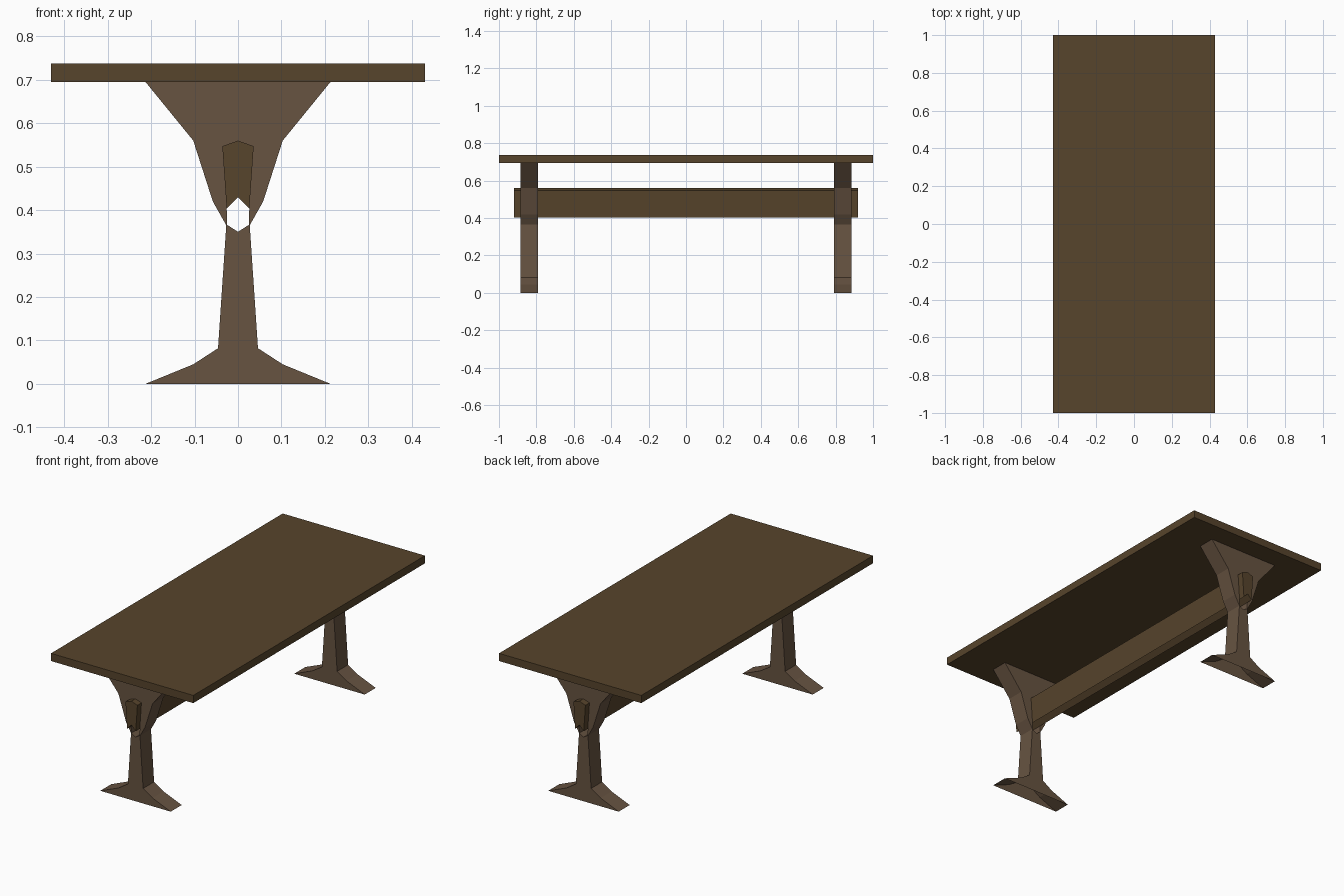
import bpy, bmesh

if "Cube" in bpy.data.objects:
    bpy.data.objects.remove(bpy.data.objects["Cube"])


def material(name, rgb):
    m = bpy.data.materials.new(name)
    m.diffuse_color = (*rgb, 1)
    m.use_nodes = True
    m.node_tree.nodes["Principled BSDF"].inputs["Base Color"].default_value = m.diffuse_color
    return m


def add_prism(bm, profile, y0, y1, skip=()):
    """Extrude an (x, z) outline along y; skip lists side faces left open."""
    a = [bm.verts.new((x, y0, z)) for x, z in profile]
    b = [bm.verts.new((x, y1, z)) for x, z in profile]
    n = len(profile)
    bm.faces.new(a)
    bm.faces.new(b[::-1])
    for i in range(n):
        if i not in skip:
            j = (i + 1) % n
            bm.faces.new((a[j], a[i], b[i], b[j]))


def finish(bm, name, mat):
    bmesh.ops.remove_doubles(bm, verts=bm.verts, dist=0.0001)
    bmesh.ops.recalc_face_normals(bm, faces=bm.faces)
    mesh = bpy.data.meshes.new(name)
    bm.to_mesh(mesh)
    bm.free()
    mesh.materials.append(mat)
    ob = bpy.data.objects.new(name, mesh)
    bpy.context.collection.objects.link(ob)
    return ob


top_wood = material("top_wood", (0.095, 0.058, 0.025))
leg_wood = material("leg_wood", (0.135, 0.087, 0.053))

# Tabletop slab
bm = bmesh.new()
add_prism(bm, [(-0.43, 0.695), (0.43, 0.695), (0.43, 0.737), (-0.43, 0.737)], -1, 1)
finish(bm, "tabletop", top_wood)

# Stretcher beam: peaked top, notched underside, passing through both legs
bm = bmesh.new()
add_prism(bm, [(-0.026, 0.403), (0, 0.43), (0.026, 0.403),
               (0.036, 0.547), (0, 0.56), (-0.036, 0.547)], -0.92, 0.92)
finish(bm, "stretcher", top_wood)

# Trestle legs: half outline with the stretcher slot, mirrored across x,
# open under the foot and against the tabletop
half = [(0, 0.695), (0.213, 0.695), (0.103, 0.56), (0.058, 0.42), (0.027, 0.365),
        (0.046, 0.082), (0.103, 0.045), (0.213, 0), (0, 0),
        (0, 0.35), (0.025, 0.366), (0.026, 0.403), (0.036, 0.547), (0, 0.56)]
open_sides = (0, 7, 8, 13)
for name, y in (("front_leg", -0.8375), ("back_leg", 0.8375)):
    bm = bmesh.new()
    for s in (1, -1):
        add_prism(bm, [(s * x, z) for x, z in half], y - 0.0475, y + 0.0475, open_sides)
    finish(bm, name, leg_wood)
